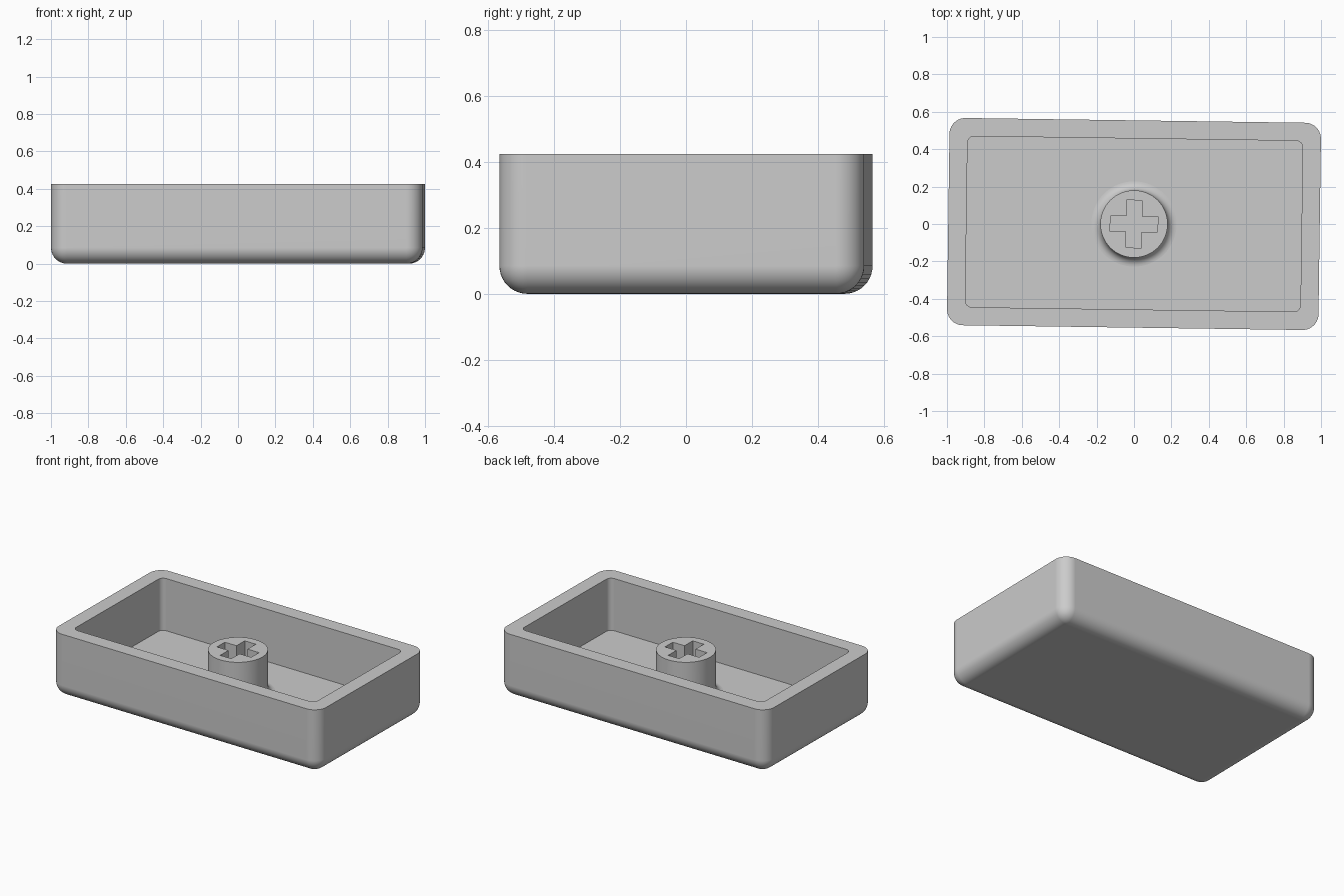
import bpy, bmesh, math
from mathutils import Matrix

if "Cube" in bpy.data.objects:
    bpy.data.objects.remove(bpy.data.objects["Cube"])

HALF_X, HALF_Y, HEIGHT = 0.993, 0.554, 0.425
WALL, FLOOR = 0.097, 0.078
ROUND, INNER_ROUND = 0.085, 0.035
STEM_TOP, STEM_R, FILLET = 0.36, 0.18, 0.048
TURN = Matrix.Rotation(math.radians(-0.8), 4, 'Z')

grey = bpy.data.materials.new("light_grey_plastic")
grey.use_nodes = True
colour = (0.6, 0.6, 0.6, 1)
grey.diffuse_color = colour
grey.node_tree.nodes["Principled BSDF"].inputs["Base Color"].default_value = colour


def add_object(name, bm):
    bmesh.ops.recalc_face_normals(bm, faces=bm.faces)
    mesh = bpy.data.meshes.new(name)
    bm.to_mesh(mesh)
    bm.free()
    mesh.materials.append(grey)
    obj = bpy.data.objects.new(name, mesh)
    bpy.context.collection.objects.link(obj)
    return obj


def box(name, hx, hy, z0, z1, radius=0, rounded=None):
    """Box whose edges picked by the rule 'rounded' get a round bevel."""
    bm = bmesh.new()
    bmesh.ops.create_cube(bm, size=1)
    bmesh.ops.scale(bm, vec=(2 * hx, 2 * hy, z1 - z0), verts=bm.verts)
    bmesh.ops.translate(bm, vec=(0, 0, (z0 + z1) / 2), verts=bm.verts)
    if rounded:
        edges = [e for e in bm.edges if rounded(e)]
        bmesh.ops.bevel(bm, geom=edges, offset=radius, segments=10,
                        profile=0.5, affect='EDGES', clamp_overlap=True)
    return add_object(name, bm)


def activate(obj):
    bpy.ops.object.select_all(action='DESELECT')
    obj.select_set(True)
    bpy.context.view_layer.objects.active = obj


def cut(obj, cutter):
    mod = obj.modifiers.new("cut", 'BOOLEAN')
    mod.operation, mod.solver, mod.object = 'DIFFERENCE', 'EXACT', cutter
    activate(obj)
    bpy.ops.object.modifier_apply(modifier=mod.name)
    bpy.data.objects.remove(cutter)


def is_upright(e):
    return abs(e.verts[0].co.z - e.verts[1].co.z) > 0.1


def below_rim(e):
    return min(v.co.z for v in e.verts) < HEIGHT - 0.01


# Tray shell: rounded outside, open top, sharp-edged flat floor
shell = box("tray_shell", HALF_X, HALF_Y, 0, HEIGHT, ROUND, below_rim)
cut(shell, box("cavity", HALF_X - WALL, HALF_Y - WALL, FLOOR, HEIGHT + 0.2,
               INNER_ROUND, is_upright))

# Stem: lathed post with a concave fillet where it meets the floor
foot = STEM_R + FILLET
profile = [(0, FLOOR - 0.03), (foot, FLOOR - 0.03)]
for i in range(9):
    a = math.pi / 2 * i / 8
    profile.append((foot - FILLET * math.sin(a),
                    FLOOR + FILLET * (1 - math.cos(a))))
profile += [(STEM_R, STEM_TOP), (0, STEM_TOP)]
bm = bmesh.new()
verts = [bm.verts.new((r, 0, z)) for r, z in profile]
edges = [bm.edges.new(pair) for pair in zip(verts, verts[1:])]
bmesh.ops.spin(bm, geom=verts + edges, cent=(0, 0, 0), axis=(0, 0, 1),
               angle=2 * math.pi, steps=64, use_merge=True)
bmesh.ops.remove_doubles(bm, verts=bm.verts, dist=1e-5)
stem = add_object("stem", bm)

# Cross-shaped socket in the stem
for hx, hy in ((0.127, 0.041), (0.041, 0.127)):
    cut(stem, box("socket_arm", hx, hy, FLOOR + 0.004, STEM_TOP + 0.1))

# Slight turn, smooth shading with sharp rims
for obj in (shell, stem):
    obj.data.transform(TURN)
    activate(obj)
    bpy.ops.object.shade_smooth_by_angle(angle=math.radians(30))
    weighted = obj.modifiers.new("weighted_normals", 'WEIGHTED_NORMAL')
    weighted.keep_sharp = True
